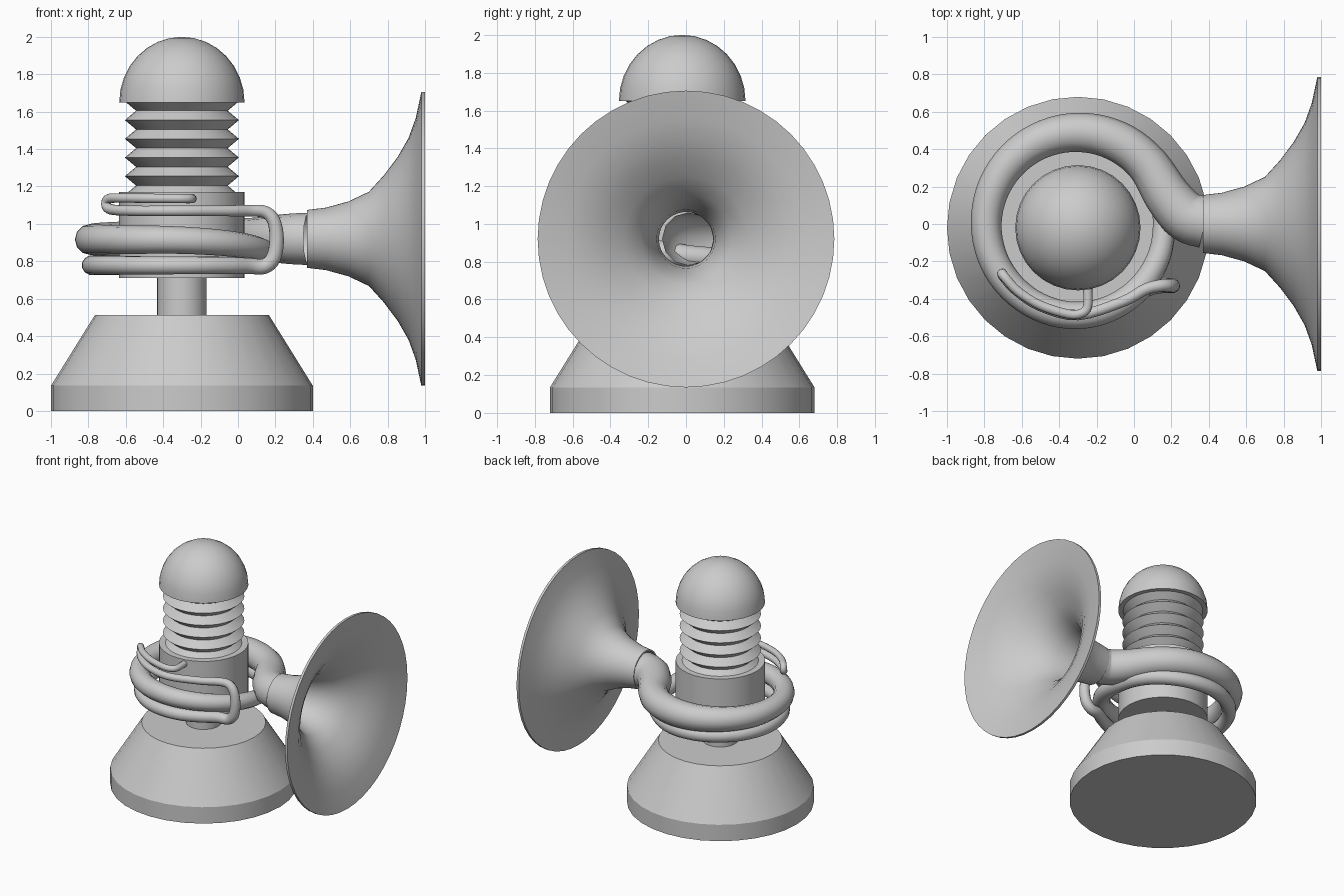
import bpy, bmesh, math
from mathutils import Vector, Matrix

if "Cube" in bpy.data.objects:
    bpy.data.objects.remove(bpy.data.objects["Cube"])

mat = bpy.data.materials.new("plain grey")
mat.diffuse_color = (0.6, 0.6, 0.6, 1)
mat.use_nodes = True
mat.node_tree.nodes["Principled BSDF"].inputs["Base Color"].default_value = mat.diffuse_color


def finish(ob, angle=30):
    ob.data.materials.clear()
    ob.data.materials.append(mat)
    bpy.ops.object.select_all(action='DESELECT')
    ob.select_set(True)
    bpy.context.view_layer.objects.active = ob
    bpy.ops.object.shade_smooth_by_angle(angle=math.radians(angle))


def lathe(name, profile, matrix, steps=32, closed=False):
    """Spin (radius, height) points around z, then place with a matrix."""
    bm = bmesh.new()
    vs = [bm.verts.new((r, 0, z)) for r, z in profile]
    edges = [bm.edges.new(p) for p in zip(vs, vs[1:])]
    if closed:
        edges.append(bm.edges.new((vs[-1], vs[0])))
    bmesh.ops.spin(bm, geom=vs + edges, cent=(0, 0, 0), axis=(0, 0, 1),
                   angle=math.tau, steps=steps)
    bmesh.ops.remove_doubles(bm, verts=bm.verts, dist=1e-4)
    bmesh.ops.recalc_face_normals(bm, faces=bm.faces)
    bm.transform(matrix)
    me = bpy.data.meshes.new(name)
    bm.to_mesh(me)
    bm.free()
    ob = bpy.data.objects.new(name, me)
    bpy.context.collection.objects.link(ob)
    finish(ob)


post = Matrix.Translation((-0.3, -0.02, 0))

# Base, stem and body on one upright axis
lathe("base", [(0, 0), (0.7, 0), (0.7, 0.135), (0.465, 0.513), (0, 0.513)], post)
lathe("stem", [(0, 0.5), (0.132, 0.5), (0.132, 0.74), (0, 0.74)], post)
lathe("body", [(0, 0.71), (0.335, 0.71), (0.335, 1.17), (0, 1.17)], post)

# Bellows: zigzag profile
zigzag = [(0.305 if i % 2 == 0 else 0.245, 1.155 + 0.05 * i) for i in range(11)]
lathe("bellows", [(0, 1.155)] + zigzag + [(0, 1.655)], post)

# Rounded cap
dome = [(0.335 * math.cos(i * math.pi / 16), 1.65 + 0.35 * math.sin(i * math.pi / 16))
        for i in range(8)]
lathe("cap", [(0, 1.65)] + dome + [(0, 2.0)], post)

# Flared horn, opening towards +x
outer = [(0.155, 0.37), (0.167, 0.47), (0.2, 0.59), (0.252, 0.7), (0.34, 0.78),
         (0.44, 0.855), (0.54, 0.912), (0.645, 0.95), (0.785, 0.98)]
inner = [(0.783, 1.0)] + [(r - 0.012, x + 0.012) for r, x in reversed(outer[1:-1])]
inner.append((0.143, 0.37))
lathe("horn", outer + [(0.785, 1.0)] + inner[1:], Matrix.Translation((0, 0, 0.92))
      @ Matrix.Rotation(math.pi / 2, 4, 'Y'), steps=48, closed=True)

# Tube path: x, y, z, thickness. Neck first
path = [(0.38, 0.01, 0.92, 0.14), (0.28, 0.04, 0.92, 0.135), (0.18, 0.15, 0.92, 0.125)]


def ramp(a, table):
    for (a0, v0), (a1, v1) in zip(table, table[1:]):
        if a <= a1:
            return v0 + (v1 - v0) * (a - a0) / (a1 - a0)
    return table[-1][1]


# Coil around the body, tapering and dropping
for a in range(40, 661, 20):
    t = math.radians(a)
    R = ramp(a, [(40, 0.49), (270, 0.49), (360, 0.46), (450, 0.48), (660, 0.485)])
    z = ramp(a, [(40, 0.92), (270, 0.915), (310, 0.89), (360, 0.83), (430, 0.78), (660, 0.778)])
    r = ramp(a, [(40, 0.113), (90, 0.105), (180, 0.082), (270, 0.073), (360, 0.06),
                 (540, 0.053), (660, 0.047)])
    path.append((-0.3 + R * math.cos(t), R * math.sin(t), z, r))

# Upright bend, front run, small bend and return into the body
path += [(0.06, -0.35, 0.775, 0.044), (0.14, -0.33, 0.773, 0.042), (0.19, -0.33, 0.82, 0.041),
         (0.207, -0.33, 0.92, 0.039), (0.19, -0.33, 1.02, 0.036), (0.14, -0.33, 1.065, 0.034),
         (0.06, -0.35, 1.07, 0.032), (-0.06, -0.415, 1.07, 0.03), (-0.3, -0.487, 1.07, 0.029),
         (-0.5, -0.44, 1.07, 0.028), (-0.63, -0.355, 1.072, 0.028), (-0.69, -0.29, 1.082, 0.028),
         (-0.705, -0.265, 1.108, 0.027), (-0.69, -0.285, 1.135, 0.026),
         (-0.62, -0.36, 1.138, 0.025), (-0.5, -0.435, 1.137, 0.025), (-0.35, -0.482, 1.136, 0.025),
         (-0.28, -0.477, 1.135, 0.025), (-0.248, -0.44, 1.135, 0.025), (-0.248, -0.33, 1.135, 0.025)]

# Smooth the path with Catmull-Rom sampling
P = [Vector(p) for p in path]
P = [2 * P[0] - P[1]] + P + [2 * P[-1] - P[-2]]
pts = []
for a, b, c, d in zip(P, P[1:], P[2:], P[3:]):
    for k in range(4):
        t = k / 4
        pts.append(0.5 * (2 * b + (c - a) * t + (2 * a - 5 * b + 4 * c - d) * t * t
                          + (3 * b - a - 3 * c + d) * t ** 3))
pts.append(P[-2])

cu = bpy.data.curves.new("coiled_tube", 'CURVE')
cu.dimensions = '3D'
cu.bevel_depth = 1.0
cu.bevel_resolution = 4
sp = cu.splines.new('POLY')
sp.points.add(len(pts) - 1)
for q, p in zip(sp.points, pts):
    q.co = (p[0], p[1], p[2], 1)
    q.radius = p[3]
tube = bpy.data.objects.new("coiled_tube", cu)
bpy.context.collection.objects.link(tube)
bpy.ops.object.select_all(action='DESELECT')
tube.select_set(True)
bpy.context.view_layer.objects.active = tube
bpy.ops.object.convert(target='MESH')
finish(bpy.context.view_layer.objects.active, 50)
